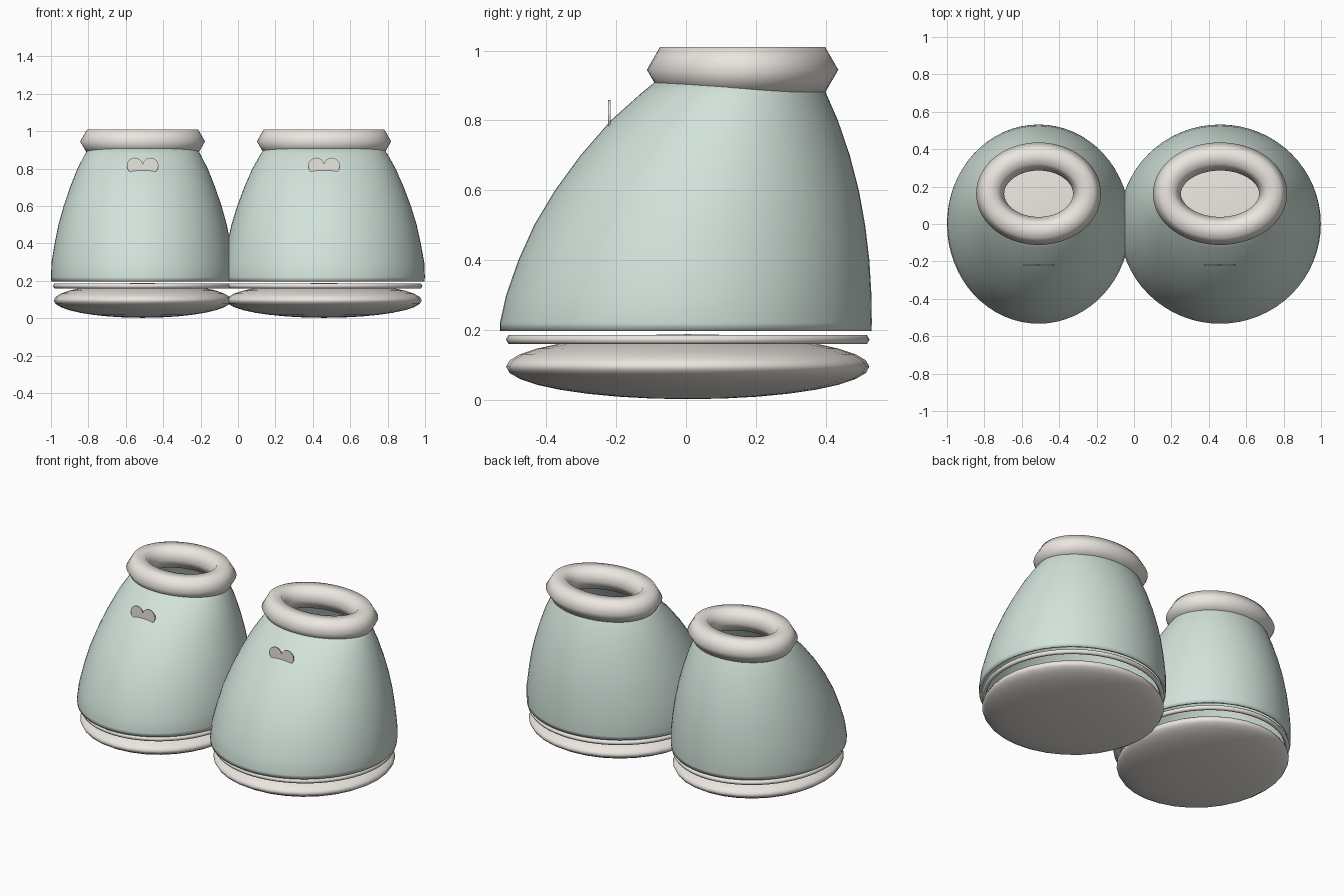
import bpy
from math import sin, cos, pi, hypot

if "Cube" in bpy.data.objects:
    bpy.data.objects.remove(bpy.data.objects["Cube"])


def material(name, rgb):
    m = bpy.data.materials.new(name)
    m.diffuse_color = (*rgb, 1)
    m.use_nodes = True
    m.node_tree.nodes["Principled BSDF"].inputs["Base Color"].default_value = m.diffuse_color
    return m


TEAL = material("soft_teal", (0.64, 0.76, 0.70))
CREAM = material("cream", (0.83, 0.79, 0.74))


def make(name, verts, faces, mat, smooth=True):
    me = bpy.data.meshes.new(name)
    me.from_pydata(verts, [], faces)
    me.materials.append(mat)
    me.polygons.foreach_set("use_smooth", [smooth] * len(me.polygons))
    ob = bpy.data.objects.new(name, me)
    bpy.context.collection.objects.link(ob)
    return ob


def grid_faces(rows, cols, wrap_rows=False):
    return [(i * cols + j, i * cols + (j + 1) % cols,
             (i + 1) % rows * cols + (j + 1) % cols, (i + 1) % rows * cols + j)
            for i in range(rows if wrap_rows else rows - 1) for j in range(cols)]


def oval_ring(name, cx, cy, cz, rx, ry, r, n=64):
    """Six-sided tube swept round an oval."""
    verts = []
    for k in range(6):
        b = k * pi / 3
        for j in range(n):
            a = 2 * pi * j / n
            nx, ny = cos(a) * ry, sin(a) * rx
            d = r * cos(b) / hypot(nx, ny)
            verts.append((cx + rx * cos(a) + nx * d, cy + ry * sin(a) + ny * d, cz + r * sin(b)))
    return make(name, verts, grid_faces(6, n, True), CREAM)


# Shell sections: height, half width, front y, back y
SECTIONS = [(0.197, .488, -.533, .531), (0.22, .49, -.533, .532), (0.3, .487, -.515, .531),
            (0.4, .470, -.480, .525), (0.5, .450, -.435, .513), (0.6, .422, -.375, .495),
            (0.7, .388, -.302, .469), (0.8, .348, -.215, .435), (0.88, .307, -.126, .400),
            (0.945, .262, -.045, .366)]


def shell(name, cx, s, n=64):
    verts = []
    for z, w, f, b in SECTIONS:
        for j in range(n):
            a = 2 * pi * j / n
            verts.append((cx + w * s * cos(a), (f + b) / 2 + (b - f) / 2 * sin(a), z))
    ob = make(name, verts, grid_faces(len(SECTIONS), n), TEAL)
    mod = ob.modifiers.new("wall", 'SOLIDIFY')
    mod.thickness = 0.015
    mod.offset = -1
    return ob


def heart(name, cx, n=40):
    """Thin upright heart, its tip sunk in the shell."""
    pts = []
    for j in range(n):
        t = 2 * pi * j / n
        x = 16 * sin(t) ** 3
        z = 13 * cos(t) - 5 * cos(2 * t) - 2 * cos(3 * t) - cos(4 * t)
        pts.append((cx + x * .0053, .795 + z * .0053))
    verts = [(x, y, z) for y in (-.223, -.216) for x, z in pts]
    faces = [tuple(range(n)), tuple(reversed(range(n, 2 * n)))]
    faces += [(j, j + n, (j + 1) % n + n, (j + 1) % n) for j in range(n)]
    return make(name, verts, faces, CREAM, False)


def sole(name, cx, rx):
    bpy.ops.mesh.primitive_uv_sphere_add(segments=32, ring_count=16, radius=1,
                                         location=(cx, .005, .095))
    ob = bpy.context.object
    ob.name = name
    ob.scale = (rx, .52, .093)
    ob.data.materials.append(CREAM)
    bpy.ops.object.shade_smooth()


# Two slippers, the right one slightly wider: centre, width factor, collar half width
for side, cx, s, collar in (("left", -.51, 1.0, .259), ("right", .46, 1.1, .284)):
    shell(side + "_shell", cx, s)
    oval_ring(side + "_collar", cx, .162, .945, collar, .199, .075)
    oval_ring(side + "_welt", cx, .005, .1725, .465 * s, .506, .0145)
    sole(side + "_sole", cx, .475 * s)
    heart(side + "_heart", cx)
